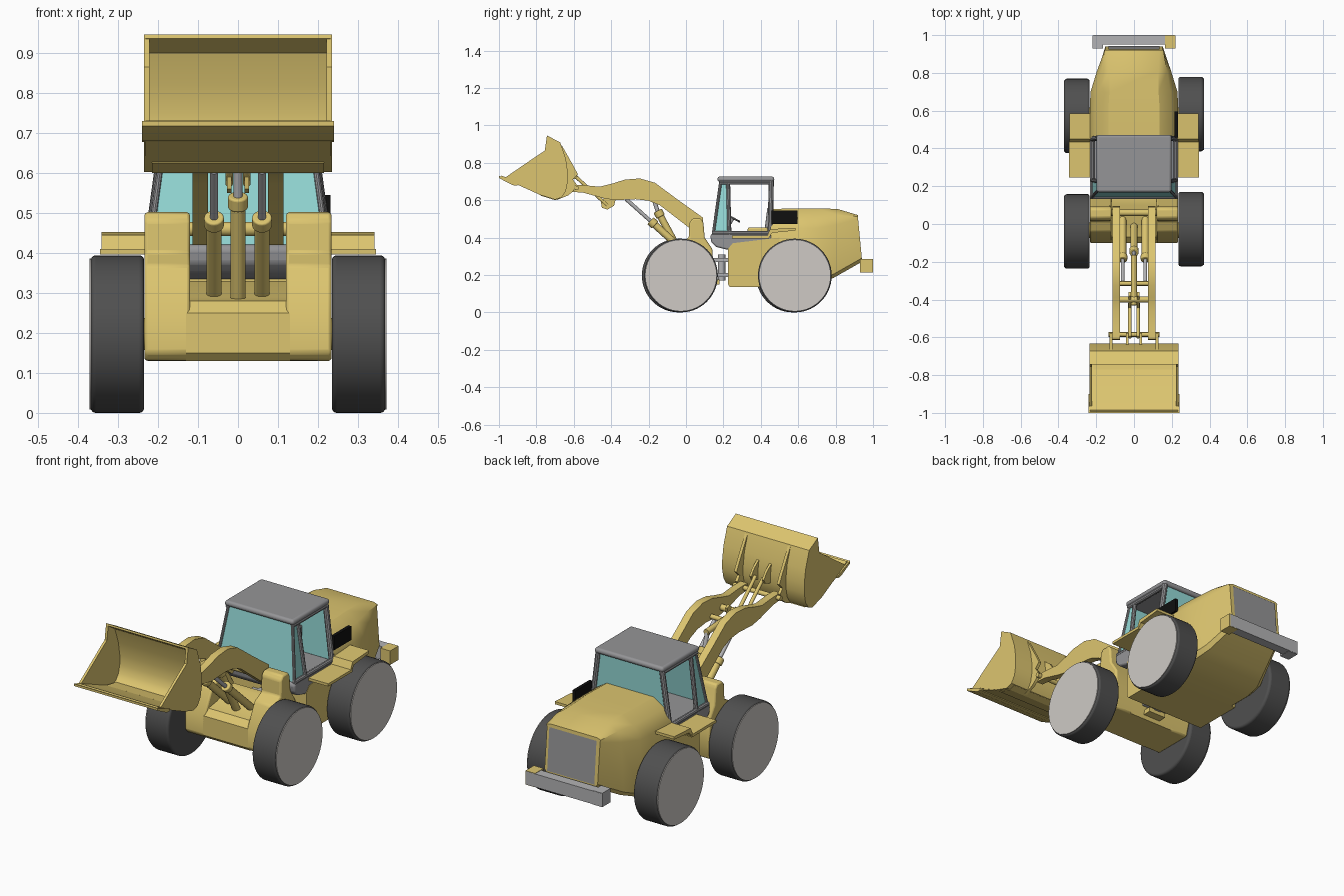
import bpy, bmesh, math
from mathutils import Vector


def material(name, col):
    m = bpy.data.materials.new(name)
    m.diffuse_color = (*col, 1)
    return m


YEL = material("yellow_paint", (0.72, 0.56, 0.16))
GREY = material("grey_plastic", (0.30, 0.30, 0.31))
TYRE = material("dark_rubber", (0.08, 0.08, 0.08))
DISC = material("pale_grey", (0.62, 0.59, 0.56))
GLASS = material("teal_glass", (0.30, 0.70, 0.68))
BLACK = material("black", (0.005, 0.005, 0.005))
STEEL = material("steel", (0.45, 0.45, 0.46))


def mesh(name, verts, faces, mat, bevel=0, segs=2):
    me = bpy.data.meshes.new(name)
    me.from_pydata([tuple(v) for v in verts], [], faces)
    bm = bmesh.new()
    bm.from_mesh(me)
    bmesh.ops.recalc_face_normals(bm, faces=bm.faces)
    bm.to_mesh(me)
    bm.free()
    me.materials.append(mat)
    ob = bpy.data.objects.new(name, me)
    bpy.context.collection.objects.link(ob)
    if bevel:
        b = ob.modifiers.new("bevel", 'BEVEL')
        b.width, b.segments, b.limit_method = bevel, segs, 'ANGLE'
    return ob


def loft(name, rings, mat, bevel=0, segs=2):
    n = len(rings[0])
    verts = [p for r in rings for p in r]
    faces = [tuple(range(n)), tuple(range(len(verts) - n, len(verts)))]
    for k in range(len(rings) - 1):
        for i in range(n):
            j = (i + 1) % n
            faces.append((k * n + i, k * n + j, (k + 1) * n + j, (k + 1) * n + i))
    return mesh(name, verts, faces, mat, bevel, segs)


def extrude(name, prof, x0, x1, mat, bevel=0):
    return loft(name, [[(x, y, z) for y, z in prof] for x in (x0, x1)], mat, bevel)


def box(name, x, y, z, mat, bevel=0, segs=2):
    prof = [(y[0], z[0]), (y[1], z[0]), (y[1], z[1]), (y[0], z[1])]
    return loft(name, [[(a, b, c) for b, c in prof] for a in x], mat, bevel, segs)


def rod(name, a, b, r, mat, n=16, bevel=0, r2=None):
    a, b = Vector(a), Vector(b)
    q = (b - a).to_track_quat('Z', 'Y')
    ring = lambda c, rr: [c + q @ Vector((rr * math.cos(t * math.tau / n), rr * math.sin(t * math.tau / n), 0)) for t in range(n)]
    return loft(name, [ring(a, r), ring(b, r2 or r)], mat, bevel, 4)


SIDES = (("left", -1), ("right", 1))

# Wheels
for side, s in SIDES:
    for end, y in (("front", -0.033 + 0.006 * s), ("rear", 0.577 + 0.005 * s)):
        rod(f"{end}_{side}_tyre", (s * 0.235, y, 0.197), (s * 0.368, y, 0.197), 0.197, TYRE, 56, 0.012)
        rod(f"{end}_{side}_wheel_disc", (s * 0.36, y, 0.197), (s * 0.371, y, 0.197), 0.189, DISC, 56)
for end, y in (("front", -0.033), ("rear", 0.577)):
    rod(f"{end}_axle", (-0.24, y, 0.197), (0.24, y, 0.197), 0.04, YEL)

# Front frame with two boom towers
low = [(-0.1, 0.15), (-0.1, 0.25), (-0.07, 0.28), (0.0, 0.29), (0.1, 0.33), (0.14, 0.33), (0.15, 0.2), (0.13, 0.13), (-0.08, 0.13)]
extrude("front_frame", low, -0.13, 0.13, YEL)
tower = [(-0.1, 0.15), (-0.1, 0.25), (-0.04, 0.37), (0.015, 0.4), (0.018, 0.48), (0.035, 0.502), (0.08, 0.502),
         (0.093, 0.48), (0.1, 0.4), (0.14, 0.34), (0.15, 0.2), (0.13, 0.13), (-0.08, 0.13)]
for side, s in SIDES:
    extrude(f"{side}_tower", tower, s * 0.12, s * 0.234, YEL, 0.008)
rod("boom_pivot", (-0.13, 0.06, 0.46), (0.13, 0.06, 0.46), 0.018, YEL)

# Articulation hitch
for i, z in enumerate((0.2, 0.28)):
    box(f"hitch_plate_{i}", (-0.07, 0.07), (0.13, 0.24), (z - 0.01, z + 0.01), STEEL)
rod("hitch_pin", (0, 0.19, 0.17), (0, 0.19, 0.31), 0.02, STEEL)
box("hitch_lower_tongue", (-0.05, 0.05), (0.13, 0.18), (0.15, 0.175), YEL)

# Boom arms
arm = [(-0.615, 0.645), (-0.61, 0.68), (-0.55, 0.68), (-0.46, 0.672), (-0.39, 0.69), (-0.326, 0.71), (-0.246, 0.716),
       (-0.166, 0.693), (-0.05, 0.607), (0.09, 0.507), (0.095, 0.44), (0.06, 0.42), (0.02, 0.45),
       (-0.14, 0.573), (-0.2, 0.597), (-0.27, 0.605), (-0.38, 0.6), (-0.44, 0.61), (-0.55, 0.64)]
for side, s in SIDES:
    extrude(f"{side}_boom_arm", arm, s * 0.075, s * 0.114, YEL)
    # Lift cylinders
    x = s * 0.06
    rod(f"{side}_lift_barrel", (x, 0.03, 0.29), (x, -0.185, 0.485), 0.019, YEL)
    rod(f"{side}_lift_collar", (x, -0.165, 0.467), (x, -0.19, 0.49), 0.025, YEL, bevel=0.005)
    rod(f"{side}_lift_rod", (x, -0.18, 0.48), (x, -0.32, 0.605), 0.01, STEEL)
    # Bucket links
    x = s * 0.022
    extrude(f"{side}_bell_crank", [(-0.45, 0.56), (-0.42, 0.55), (-0.385, 0.57), (-0.36, 0.66), (-0.38, 0.67), (-0.43, 0.62), (-0.455, 0.59)],
            x - 0.006, x + 0.006, YEL)
    rod(f"{side}_bucket_link", (x, -0.42, 0.572), (x, -0.6, 0.735), 0.009, YEL)
rod("boom_cross_tube", (-0.11, -0.4, 0.635), (0.11, -0.4, 0.635), 0.016, YEL)
rod("bucket_pin", (-0.135, -0.585, 0.665), (0.135, -0.585, 0.665), 0.012, YEL)
rod("lift_pin", (-0.11, -0.315, 0.62), (0.11, -0.315, 0.62), 0.012, YEL)

# Tilt cylinder
rod("tilt_barrel", (0, -0.01, 0.28), (0, -0.145, 0.53), 0.019, YEL)
rod("tilt_collar", (0, -0.135, 0.512), (0, -0.152, 0.543), 0.025, YEL, bevel=0.005)
rod("tilt_rod", (0, -0.15, 0.535), (0, -0.175, 0.61), 0.011, STEEL)
rod("tilt_link", (0, -0.165, 0.615), (0, -0.43, 0.63), 0.015, YEL)

# Bucket shell, cheeks, lip and back ribs
outer = [(-0.995, 0.725), (-0.78, 0.628), (-0.70, 0.603), (-0.665, 0.615), (-0.642, 0.65), (-0.632, 0.7), (-0.632, 0.75),
         (-0.642, 0.82), (-0.672, 0.908), (-0.743, 0.946)]
inner = [(-0.745, 0.936), (-0.69, 0.9), (-0.662, 0.82), (-0.65, 0.75), (-0.65, 0.7), (-0.66, 0.66), (-0.68, 0.632),
         (-0.705, 0.62), (-0.78, 0.643), (-0.985, 0.731)]
nb = len(outer)
quads = []
verts = [(x, y, z) for x in (-0.232, 0.232) for y, z in outer + inner]
m = 2 * nb
for i in range(m):
    j = (i + 1) % m
    quads.append((i, j, m + j, m + i))
for o in (0, m):
    for i in range(nb - 1):
        quads.append((o + i, o + i + 1, o + m - 2 - i, o + m - 1 - i))
mesh("bucket_shell", verts, quads, YEL)
cheek = [(-0.965, 0.722)] + outer[1:] + [(-0.755, 0.865), (-0.80, 0.835)]
for side, s in SIDES:
    extrude(f"{side}_bucket_cheek", cheek, s * 0.222, s * 0.235, YEL)
    extrude(f"{side}_bucket_rib", [(-0.69, 0.601), (-0.63, 0.625), (-0.6, 0.65), (-0.585, 0.685), (-0.605, 0.71), (-0.578, 0.738),
                                   (-0.6, 0.78), (-0.668, 0.9), (-0.645, 0.82), (-0.64, 0.7), (-0.65, 0.64)],
            s * 0.115, s * 0.13, YEL)
    extrude(f"{side}_link_ear", [(-0.64, 0.7), (-0.59, 0.715), (-0.578, 0.738), (-0.6, 0.77), (-0.64, 0.8)], s * 0.03, s * 0.042, YEL)
extrude("bucket_cutting_edge", [(-1.0, 0.73), (-0.9, 0.69), (-0.9, 0.678), (-0.925, 0.68), (-1.0, 0.718)], -0.24, 0.24, YEL)
extrude("bucket_wear_plate", [(-0.78, 0.625), (-0.7, 0.6), (-0.665, 0.611), (-0.68, 0.625), (-0.77, 0.64)], -0.215, 0.215, YEL)

# Rear chassis and hood
extrude("rear_chassis", [(0.225, 0.15), (0.225, 0.34), (0.25, 0.37), (0.5, 0.4), (0.5, 0.135), (0.235, 0.135)], -0.234, 0.234, YEL)
rings = []
for y, yb, w, sh, ft, top, bot in ((0.455, 0.455, 0.234, 0.45, 0.135, 0.553, 0.135), (0.62, 0.62, 0.234, 0.45, 0.135, 0.556, 0.135),
                                   (0.70, 0.70, 0.230, 0.45, 0.13, 0.556, 0.15), (0.81, 0.79, 0.196, 0.47, 0.13, 0.553, 0.185),
                                   (0.92, 0.94, 0.152, 0.50, 0.135, 0.52, 0.27)):
    half = [(ft, y, top), (w * 0.5 + ft * 0.5 + 0.012, y, top * 0.62 + sh * 0.38), (w, y, sh), (w, yb, bot + 0.02), (w * 0.9, yb, bot)]
    rings.append(half + [(-a, b, c) for a, b, c in reversed(half)])
loft("engine_hood", rings, YEL)
mesh("rear_grille", [(-0.135, 0.925, 0.505), (0.135, 0.925, 0.505), (0.135, 0.943, 0.285), (-0.135, 0.943, 0.285)], [(0, 1, 2, 3)], GREY)
box("side_vent", (0.215, 0.232), (0.458, 0.595), (0.473, 0.545), BLACK)

# Rear bumper bar
box("rear_bumper", (-0.215, 0.215), (0.95, 1.0), (0.215, 0.283), STEEL)
for side, s in SIDES:
    box(f"{side}_bumper_end", (s * 0.165, s * 0.22), (0.93, 0.999), (0.213, 0.285), YEL if s > 0 else STEEL)

# Fenders and steps
for side, s in SIDES:
    extrude(f"{side}_fender", [(0.43, 0.402), (0.45, 0.445), (0.585, 0.452), (0.585, 0.438), (0.46, 0.425), (0.445, 0.4)], s * 0.225, s * 0.342, YEL)
    box(f"{side}_step", (s * 0.225, s * 0.345), (0.245, 0.445), (0.396, 0.41), YEL)

# Cab base, roof, pillars and glass
extrude("cab_base", [(0.16, 0.35), (0.135, 0.375), (0.13, 0.41), (0.14, 0.422), (0.455, 0.422), (0.46, 0.375), (0.44, 0.365), (0.22, 0.335)],
        -0.232, 0.232, GREY, 0.01)
box("cab_roof", (-0.198, 0.198), (0.168, 0.472), (0.698, 0.726), GREY, 0.013, 4)
BZ, TZ = 0.415, 0.705
for side, s in SIDES:
    for nm, yb, yt, r in (("front", 0.145, 0.186, 0.008), ("middle", 0.232, 0.225, 0.011), ("rear", 0.45, 0.456, 0.014)):
        rod(f"{side}_{nm}_pillar", (s * 0.222, yb, BZ), (s * 0.182, yt, TZ), r, GREY, 10)
    rod(f"{side}_sill_rail", (s * 0.222, 0.14, 0.423), (s * 0.222, 0.455, 0.423), 0.012, GREY, 10)
    rod(f"{side}_roof_rail", (s * 0.185, 0.18, 0.694), (s * 0.185, 0.46, 0.694), 0.012, GREY, 10)
    mesh(f"{side}_quarter_glass", [(s * 0.222, 0.145, BZ), (s * 0.222, 0.232, BZ), (s * 0.182, 0.225, TZ), (s * 0.182, 0.186, TZ)], [(0, 1, 2, 3)], GLASS)
for nm, yb, yt in (("windshield", 0.143, 0.184), ("rear_window", 0.452, 0.458)):
    mesh(nm, [(-0.222, yb, BZ), (0.222, yb, BZ), (0.182, yt, TZ), (-0.182, yt, TZ)], [(0, 1, 2, 3)], GLASS)

# Cab interior
box("seat_cushion", (-0.06, 0.06), (0.33, 0.44), (0.42, 0.455), YEL, 0.01)
extrude("seat_back", [(0.42, 0.44), (0.435, 0.56), (0.448, 0.56), (0.448, 0.44)], -0.055, 0.055, GREY, 0.005)
rod("steering_column", (0, 0.2, 0.42), (0, 0.25, 0.5), 0.008, GREY)
bpy.ops.mesh.primitive_torus_add(location=(0, 0.25, 0.505), rotation=(-0.5, 0, 0), major_radius=0.04, minor_radius=0.005,
                                 major_segments=24, minor_segments=8)
bpy.context.object.name = "steering_wheel"
bpy.context.object.data.materials.append(GREY)

# Smooth shading with sharp edges kept
bpy.ops.object.select_all(action='SELECT')
bpy.ops.object.shade_smooth_by_angle(angle=math.radians(32))
